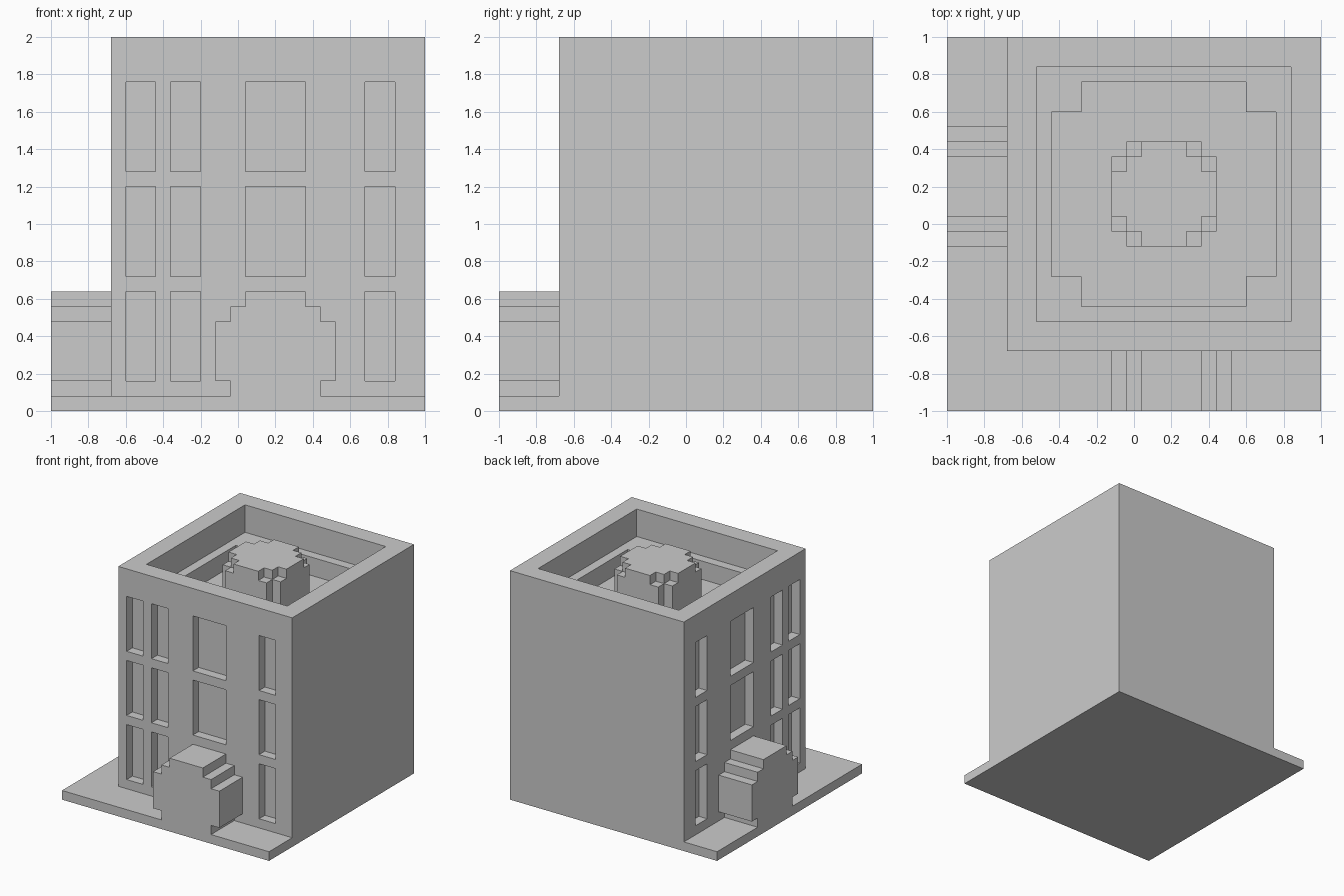
import bpy, bmesh

if "Cube" in bpy.data.objects:
    bpy.data.objects.remove(bpy.data.objects["Cube"])

U = 0.08  # step size of the blocky grid


def rect(a0, a1, b0, b1):
    return [(a0, b0), (a1, b0), (a1, b1), (a0, b1)]


def add_prism(bm, profile, lo, hi, axis):
    """Extrude a 2D profile along an axis between lo and hi."""
    place = {'X': lambda a, b, h: (h, a, b),
             'Y': lambda a, b, h: (a, h, b),
             'Z': lambda a, b, h: (a, b, h)}[axis]
    face = bm.faces.new([bm.verts.new(place(a, b, lo)) for a, b in profile])
    ext = bmesh.ops.extrude_face_region(bm, geom=[face])['geom']
    top = [v for v in ext if isinstance(v, bmesh.types.BMVert)]
    for v in top:
        v.co['XYZ'.index(axis)] = hi


def make(name, prisms):
    bm = bmesh.new()
    for p in prisms:
        add_prism(bm, *p)
    bmesh.ops.recalc_face_normals(bm, faces=bm.faces)
    me = bpy.data.meshes.new(name)
    bm.to_mesh(me)
    bm.free()
    ob = bpy.data.objects.new(name, me)
    bpy.context.collection.objects.link(ob)
    return ob


def cut(target, name, prisms):
    cutter = make(name, prisms)
    cutter.hide_render = True
    mod = target.modifiers.new(name, 'BOOLEAN')
    mod.operation, mod.solver, mod.object = 'DIFFERENCE', 'EXACT', cutter
    bpy.context.view_layer.objects.active = target
    bpy.ops.object.modifier_apply(modifier=mod.name)
    bpy.data.objects.remove(cutter)


def stepped_square(c, half, steps):
    """Square outline with staircase corners; steps are (long, short) half sizes."""
    quarter = [(half, -steps[0])]
    for i, s in enumerate(steps):
        quarter.append((half - i * U, s))
        quarter.append((half - (i + 1) * U, s))
    quarter = quarter[1:]
    pts = []
    for _ in range(4):
        pts += quarter + [(steps[0], half)]
        quarter = [(-y, x) for x, y in quarter]
    return pts


# Building block
building = make("building", [(rect(-.68, 1, -.68, 1), 0, 2, 'Z')])

# Window recesses, same layout on the front and left walls
windows = []
for axis in 'XY':
    for row, z in enumerate((.16, .72, 1.28)):
        for a0, a1 in ((-.6, -.44), (-.36, -.2), (.04, .36), (.68, .84)):
            if row == 0 and a0 == .04:
                continue  # the porch covers this bay
            windows.append((rect(a0, a1, z, z + .48), -.8, -.6, axis))
cut(building, "window_cutter", windows)

# Roof: parapet recess, then a deeper notched courtyard
cut(building, "parapet_cutter", [(rect(-.52, .84, -.52, .84), 1.76, 2.2, 'Z')])
lo, hi, n0, n1 = -.44, .76, -.28, .6
court = [(n0, lo), (n1, lo), (n1, n0), (hi, n0), (hi, n1), (n1, n1),
         (n1, hi), (n0, hi), (n0, n1), (lo, n1), (lo, n0), (n0, n0)]
cut(building, "courtyard_cutter", [(court, 1.6, 1.9, 'Z')])

# L-shaped pavement along the front and left
make("pavement", [([(-1, -1), (1, -1), (1, -.68), (-.68, -.68), (-.68, 1), (-1, 1)],
                   0, U, 'Z')])

# Stepped porches on the front and left walls
half = [(.24, .08), (.24, .16), (.32, .16), (.32, .48), (.24, .48),
        (.24, .56), (.16, .56), (.16, .64)]
porch = [(.2 + a, z) for a, z in half] + [(.2 - a, z) for a, z in reversed(half)]
make("front_porch", [(porch, -1, -.68, 'Y')])
make("left_porch", [(porch, -1, -.68, 'X')])


# Rooftop drum: round-cornered body with a smaller stepped cap
def corner_steps(pts):
    """Repeat one corner staircase around the drum centre."""
    out = []
    for _ in range(4):
        out += pts
        pts = [(-y, x) for x, y in pts]
    return [(.16 + x, .16 + y) for x, y in out]


make("roof_drum", [(corner_steps([(.28, .2), (.2, .2), (.2, .28)]), 1.6, 1.92, 'Z')])
make("roof_drum_cap", [(corner_steps([(.28, .12), (.2, .12), (.2, .2), (.12, .2), (.12, .28)]),
                        1.92, 2, 'Z')])
